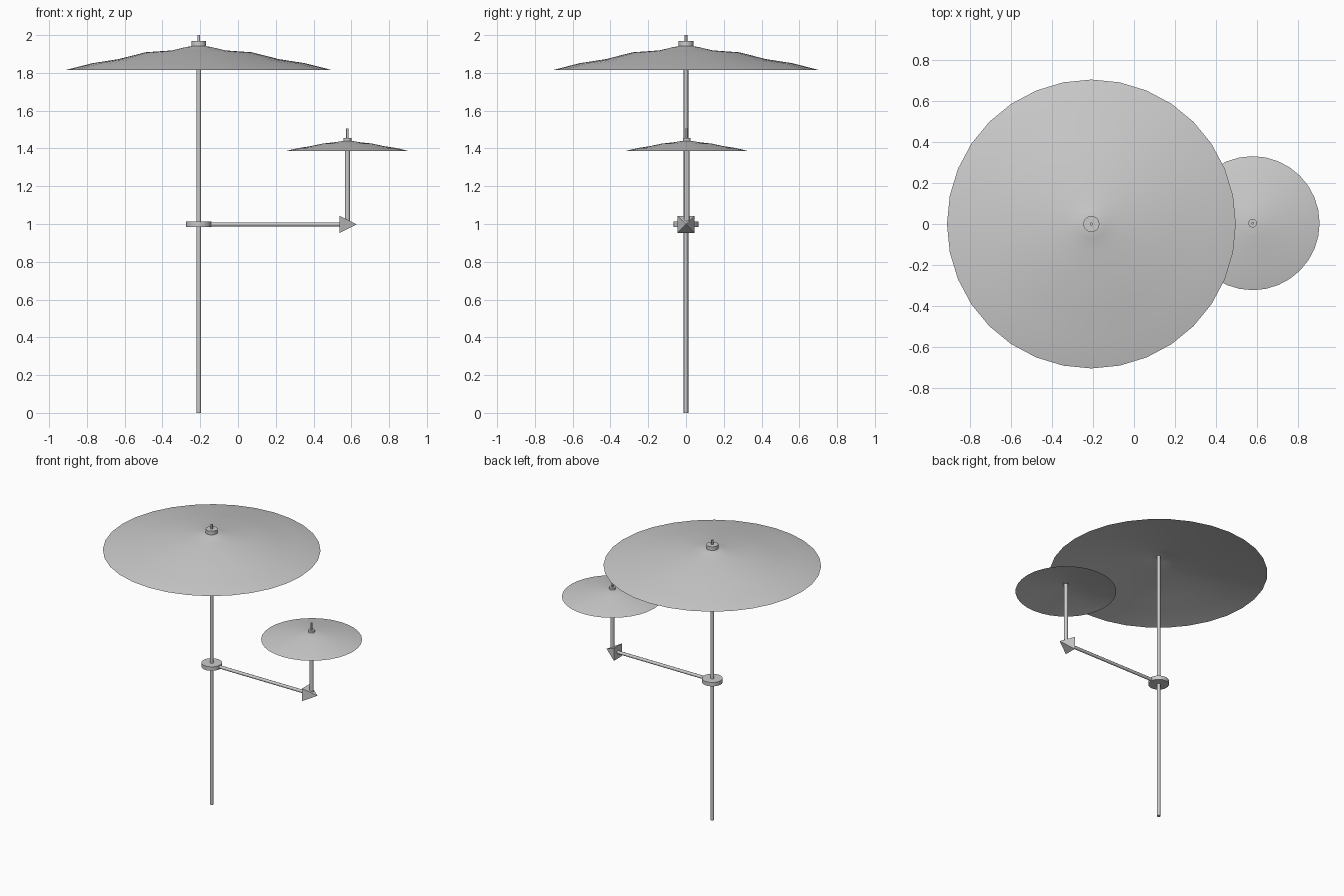
import bpy, bmesh, math
from mathutils import Vector

if "Cube" in bpy.data.objects:
    bpy.data.objects.remove(bpy.data.objects["Cube"])

MAIN = Vector((-0.208, 0.0, 0.0))
SIDE = Vector((0.579, 0.004, 0.0))


def smooth(ob):
    bpy.ops.object.select_all(action='DESELECT')
    ob.select_set(True)
    bpy.context.view_layer.objects.active = ob
    bpy.ops.object.shade_smooth_by_angle(angle=math.radians(35))


def rod(name, start, end, radius, sides=12):
    """Closed cylinder between two points."""
    a, b = Vector(start), Vector(end)
    bpy.ops.mesh.primitive_cylinder_add(vertices=sides, radius=radius,
                                        depth=(b - a).length, location=(a + b) / 2)
    ob = bpy.context.object
    ob.name = name
    ob.rotation_euler = (b - a).to_track_quat('Z', 'Y').to_euler()
    smooth(ob)
    return ob


def upright(name, base, z0, z1, radius, sides=12):
    return rod(name, base + Vector((0, 0, z0)), base + Vector((0, 0, z1)), radius, sides)


def canopy(name, base, profile, sides=32):
    """Thin shallow shade revolved from (radius, height) points, centre first."""
    bm = bmesh.new()
    tip = bm.verts.new((0, 0, profile[0][1]))
    rings = [[bm.verts.new((r * math.cos(2 * math.pi * i / sides),
                            r * math.sin(2 * math.pi * i / sides), z))
              for i in range(sides)] for r, z in profile[1:]]
    for i in range(sides):
        j = (i + 1) % sides
        bm.faces.new((tip, rings[0][i], rings[0][j]))
        for inner, outer in zip(rings, rings[1:]):
            bm.faces.new((inner[i], outer[i], outer[j], inner[j]))
    mesh = bpy.data.meshes.new(name)
    bm.to_mesh(mesh)
    bm.free()
    ob = bpy.data.objects.new(name, mesh)
    ob.location = base
    bpy.context.collection.objects.link(ob)
    smooth(ob)


# Large parasol
upright("main_pole", MAIN, 0.0, 1.945, 0.012)
canopy("main_canopy", MAIN, [(0, 1.948), (0.07, 1.936), (0.141, 1.919), (0.282, 1.909),
                             (0.423, 1.873), (0.564, 1.851), (0.705, 1.815)])
upright("main_cap", MAIN, 1.942, 1.968, 0.039, 24)
upright("main_finial", MAIN, 1.96, 2.0, 0.007)

# Collar and side arm
upright("collar", MAIN, 0.984, 1.012, 0.067, 24)
rod("side_arm", MAIN + Vector((0.02, 0, 0.998)), (0.545, 0, 0.998), 0.011)

# Square pyramid end piece pointing outward
bpy.ops.mesh.primitive_cone_add(vertices=4, radius1=0.045 * math.sqrt(2), radius2=0, depth=0.09)
ob = bpy.context.object
ob.name = "arm_end_pyramid"
for v in ob.data.vertices:
    c, s = math.cos(math.pi / 4), math.sin(math.pi / 4)
    x, y, z = v.co
    v.co = (z, c * x - s * y, -(s * x + c * y))
ob.data.flip_normals() if ob.data.polygons[0].normal.dot(ob.data.polygons[0].center) < 0 else None
ob.location = (0.583, 0, 0.998)

# Small parasol
upright("side_pole", SIDE, 1.0, 1.437, 0.0135)
canopy("side_canopy", SIDE, [(0, 1.444), (0.065, 1.433), (0.13, 1.426),
                             (0.195, 1.412), (0.26, 1.402), (0.327, 1.386)])
upright("side_cap", SIDE, 1.438, 1.455, 0.021, 24)
upright("side_finial", SIDE, 1.45, 1.505, 0.006)
